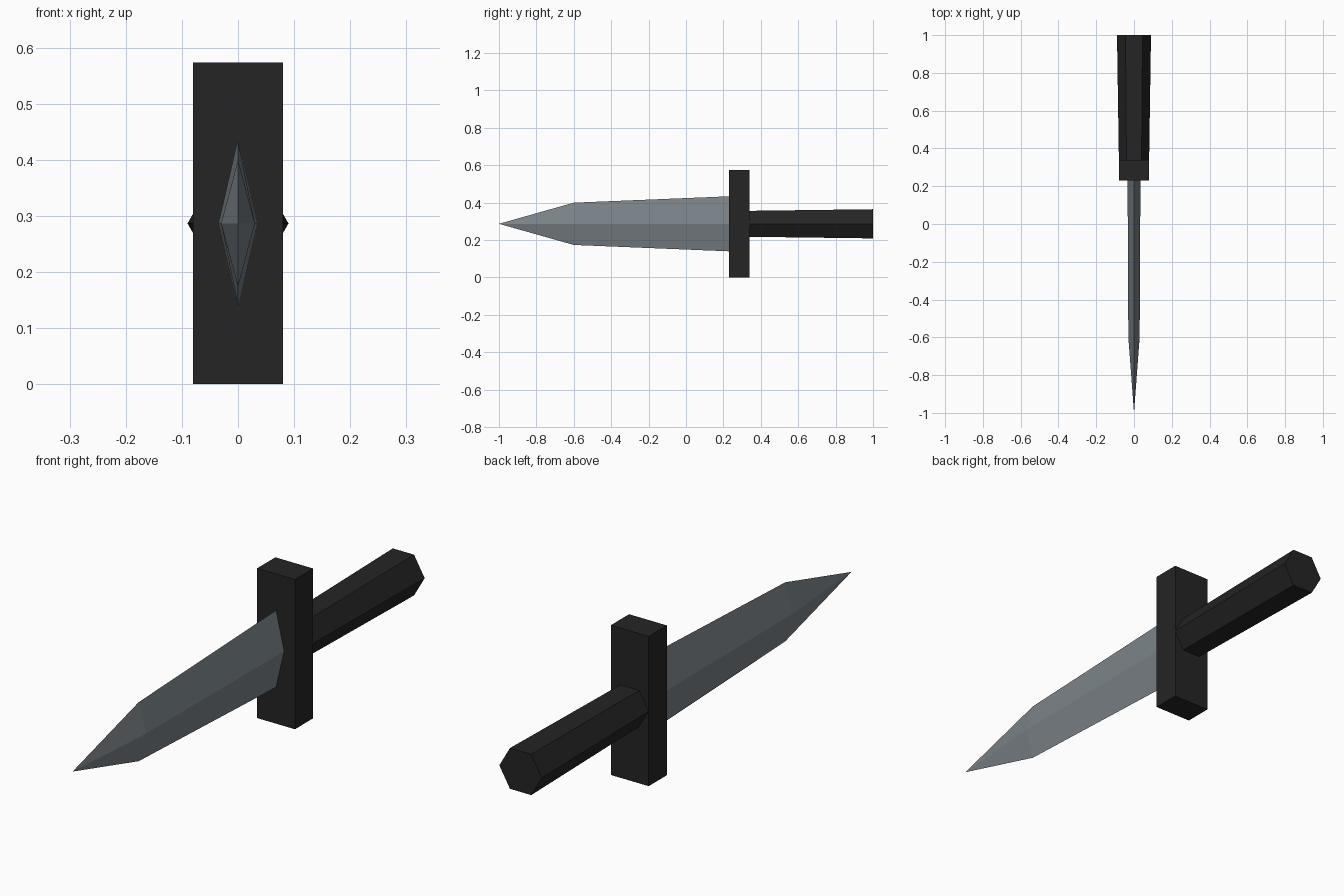
import bpy, math

if "Cube" in bpy.data.objects:
    bpy.data.objects.remove(bpy.data.objects["Cube"])

CZ = 0.2865  # height of the dagger's axis


def material(name, rgb):
    m = bpy.data.materials.new(name)
    m.diffuse_color = (*rgb, 1)
    m.use_nodes = True
    m.node_tree.nodes["Principled BSDF"].inputs["Base Color"].default_value = m.diffuse_color
    return m


steel = material("steel grey", (0.20, 0.23, 0.25))
black = material("matt black", (0.018, 0.018, 0.018))


def loft(name, sides, sections, mat):
    """Flat-faced body along y; sections are (y, half width, half height)."""
    verts, faces, rings = [], [], []
    for y, rx, rz in sections:
        n = 1 if rx == 0 else sides
        rings.append(range(len(verts), len(verts) + n))
        for i in range(n):
            a = 2 * math.pi * i / sides
            verts.append((rx * math.cos(a), y, CZ + rz * math.sin(a)))
    for a, b in zip(rings, rings[1:]):
        for i in range(sides):
            j = (i + 1) % sides
            if len(a) == 1:
                faces.append((a[0], b[j], b[i]))
            else:
                faces.append((a[i], a[j], b[j], b[i]))
    if len(rings[0]) > 1:
        faces.append(tuple(reversed(rings[0])))
    faces.append(tuple(rings[-1]))
    # outward winding when travelling towards +y
    mesh = bpy.data.meshes.new(name)
    mesh.from_pydata(verts, [], [tuple(f) for f in faces])
    mesh.validate()
    mesh.materials.append(mat)
    ob = bpy.data.objects.new(name, mesh)
    bpy.context.collection.objects.link(ob)
    bpy.context.view_layer.objects.active = ob
    ob.select_set(True)
    bpy.ops.object.mode_set(mode='EDIT')
    bpy.ops.mesh.select_all(action='SELECT')
    bpy.ops.mesh.normals_make_consistent(inside=False)
    bpy.ops.object.mode_set(mode='OBJECT')
    ob.select_set(False)
    return ob


# Blade: diamond section, tapering to a point
loft("blade", 4, [(-1.0, 0, 0), (-0.6, 0.03, 0.113), (0.23, 0.034, 0.147)], steel)

# Grip: hexagonal bar, slightly flared to the end
loft("grip", 6, [(0.335, 0.08, 0.08), (1.0, 0.09, 0.09)], black)

# Crossguard: plain upright block
bpy.ops.mesh.primitive_cube_add(size=1, location=(0, 0.285, CZ))
guard = bpy.context.object
guard.name = "crossguard"
guard.scale = (0.16, 0.11, 0.573)
bpy.ops.object.transform_apply(location=False, rotation=False, scale=True)
guard.data.materials.append(black)
